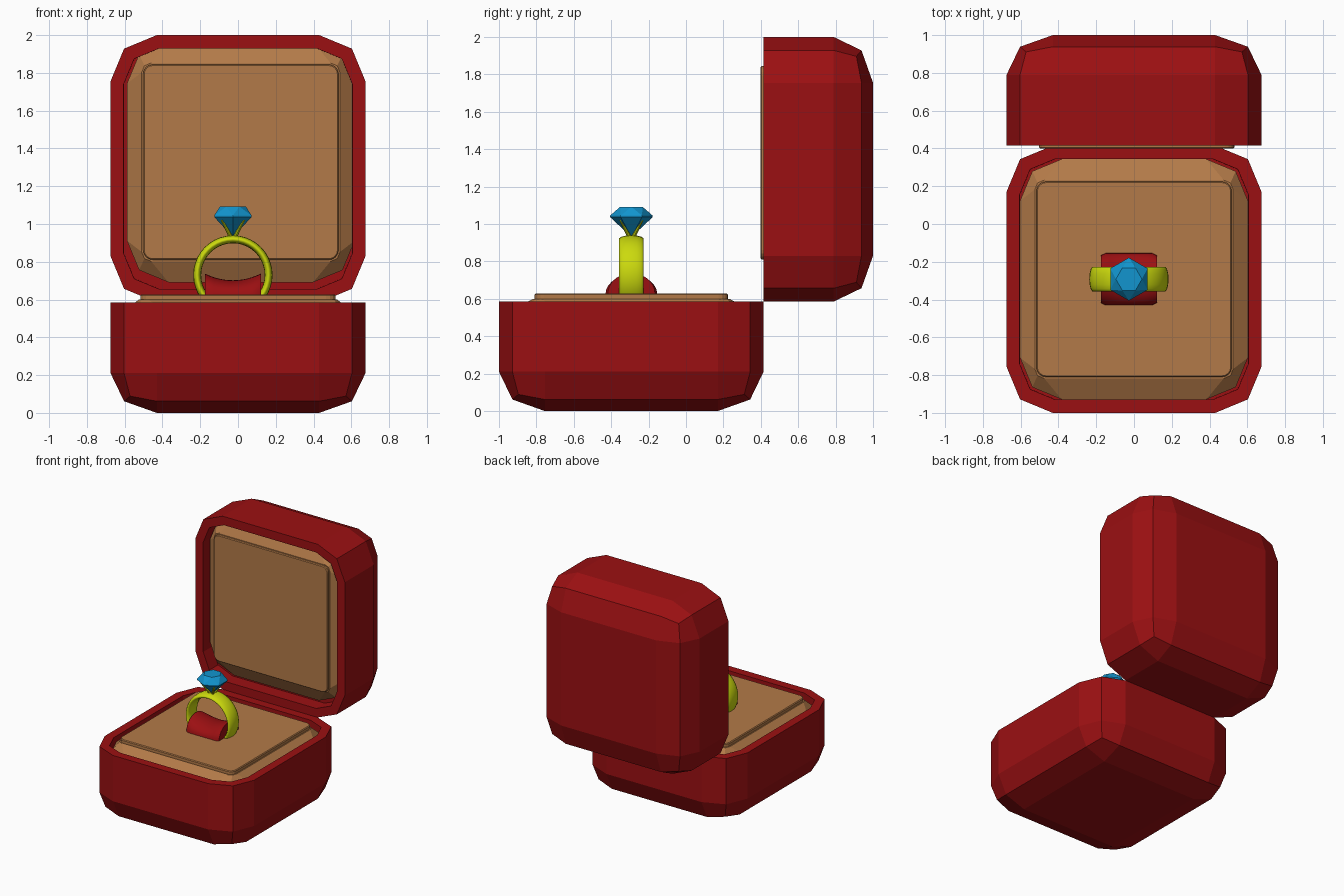
import bpy, bmesh, math
from mathutils import Matrix, Vector

if "Cube" in bpy.data.objects:
    bpy.data.objects.remove(bpy.data.objects["Cube"], do_unlink=True)


def material(name, rgb):
    m = bpy.data.materials.new(name)
    m.use_nodes = True
    m.diffuse_color = (*rgb, 1)
    m.node_tree.nodes["Principled BSDF"].inputs["Base Color"].default_value = (*rgb, 1)
    return m


RED = material("deep red", (0.33, 0.005, 0.006))
TAN = material("tan lining", (0.45, 0.195, 0.065))
GOLD = material("yellow gold", (0.60, 0.70, 0.004))
BLUE = material("gem blue", (0.006, 0.30, 0.62))


def finish(name, bm, mat, matrix=Matrix(), smooth=False):
    bmesh.ops.recalc_face_normals(bm, faces=bm.faces)
    bm.transform(matrix)
    mesh = bpy.data.meshes.new(name)
    bm.to_mesh(mesh)
    bm.free()
    mesh.materials.append(mat)
    obj = bpy.data.objects.new(name, mesh)
    bpy.context.collection.objects.link(obj)
    if smooth:
        bpy.ops.object.select_all(action='DESELECT')
        obj.select_set(True)
        bpy.context.view_layer.objects.active = obj
        bpy.ops.object.shade_smooth_by_angle(angle=math.radians(40))
    return obj


def loft(rings, closed=True):
    """Skin a list of equal-length point rings and cap both ends."""
    bm = bmesh.new()
    rows = [[bm.verts.new(p) for p in ring] for ring in rings]
    n = len(rows[0])
    for a, b in zip(rows, rows[1:]):
        for i in range(n):
            j = (i + 1) % n
            bm.faces.new((a[i], a[j], b[j], b[i]))
    bm.faces.new(rows[0])
    bm.faces.new(rows[-1])
    return bm


def rounded_rect(hx, hy, r, z, seg=2):
    pts = []
    for k, (sx, sy) in enumerate(((1, 1), (-1, 1), (-1, -1), (1, -1))):
        for s in range(seg + 1):
            a = math.pi / 2 * (k + s / seg)
            pts.append((sx * (hx - r) + r * math.cos(a), sy * (hy - r) + r * math.sin(a), z))
    return pts


# Box halves share one shape: local origin at the closed side, opening at +z
HX, HY, DEPTH = 0.675, 0.7075, 0.585


def shell(name, matrix):
    squash = 0.86
    bm = bmesh.new()
    bmesh.ops.create_cube(bm, size=1)
    bm.transform(Matrix.Diagonal((2 * HX, 2 * HY, DEPTH / squash, 1)))
    edges = [e for e in bm.edges if min(v.co.z for v in e.verts) < 0]
    bmesh.ops.bevel(bm, geom=edges, offset=0.245, offset_type='OFFSET', segments=2,
                    profile=0.5, affect='EDGES')
    bm.transform(Matrix.Translation((0, 0, DEPTH / 2)) @ Matrix.Diagonal((1, 1, squash, 1)))
    bm.normal_update()
    # Open rim and shallow cavity
    top = max(bm.faces, key=lambda f: f.calc_center_median().z)
    bmesh.ops.inset_region(bm, faces=[top], thickness=0.07, use_even_offset=True)
    bmesh.ops.inset_region(bm, faces=[top], thickness=0.001, depth=-0.11, use_even_offset=True)
    finish(name, bm, RED, matrix)


def lining(name, matrix, z, plate):
    # Sloped padding
    pad = [rounded_rect(0.603, 0.636, 0.22, z - 0.12), rounded_rect(0.603, 0.636, 0.22, z - 0.06),
           rounded_rect(0.525, 0.525, 0.05, z)]
    finish(name + "_padding", loft(pad), TAN, matrix)
    # Raised flat panel with a softened edge
    panel = [rounded_rect(0.517, 0.517, 0.05, z - 0.01, 4),
             rounded_rect(0.517, 0.517, 0.05, z + plate - 0.006, 4),
             rounded_rect(0.511, 0.511, 0.044, z + plate, 4)]
    finish(name + "_panel", loft(panel), TAN, matrix)


base = Matrix.Translation((0, -0.2925, 0))
lid = Matrix.Translation((0, 1, 1.2925)) @ Matrix.Rotation(math.pi / 2, 4, 'X')
shell("box_base", base)
shell("box_lid", lid)
lining("base_lining", base, 0.60, 0.028)
lining("lid_lining", lid @ Matrix.Translation((0.015, 0.035, 0)), 0.583, 0.018)

# Ring cushion: half-round saddle, lower in the middle
CX, CY = -0.027, -0.292
rings = []
for i in range(13):
    t = i / 6 - 1
    height = 0.075 + 0.035 * t * t
    width = 0.138 - (0.012 if abs(t) == 1 else 0)
    rings.append([(CX + 0.148 * t, CY + width * math.cos(math.pi * k / 14),
                   0.627 + height * math.sin(math.pi * k / 14)) for k in range(15)])
finish("ring_cushion", loft(rings), RED, smooth=True)

# Ring band: wide, thin torus standing upright
bpy.ops.mesh.primitive_torus_add(major_radius=0.189, minor_radius=0.021,
                                 major_segments=40, minor_segments=14)
band = bpy.context.object
band.name = band.data.name = "ring_band"
band.data.transform(Matrix.Translation((CX, CY, 0.73)) @ Matrix.Rotation(math.pi / 2, 4, 'X')
                    @ Matrix.Diagonal((1, 1, 3.2, 1)))
band.data.materials.append(GOLD)
bpy.ops.object.shade_smooth_by_angle(angle=math.radians(60))

# Gem: hexagonal girdle, table turned by half a side, pointed bottom
bm = bmesh.new()
bm.verts.new((0, 0, 0.93))
for k in range(6):
    a = math.pi / 3 * k
    bm.verts.new((0.069 * math.cos(a), 0.069 * math.sin(a), 1.092))
    a += math.pi / 6
    for z in (1.037, 1.045):
        bm.verts.new((0.114 * math.cos(a), 0.114 * math.sin(a), z))
bmesh.ops.convex_hull(bm, input=bm.verts)
bmesh.ops.dissolve_limit(bm, angle_limit=0.01, verts=bm.verts, edges=bm.edges)
finish("gem", bm, BLUE, Matrix.Translation((CX, CY, 0)))

# Four prongs hugging the gem
for sx, side in ((1, "left"), (-1, "right")):
    for sy, end in ((1, "back"), (-1, "front")):
        foot = Vector((CX + sx * 0.008, CY + sy * 0.008, 0.925))
        tip = Vector((CX + sx * 0.059, CY + sy * 0.059, 1.025))
        axis = tip - foot
        bm = bmesh.new()
        bmesh.ops.create_cone(bm, cap_ends=True, segments=8, radius1=0.011, radius2=0.007,
                              depth=axis.length)
        place = Matrix.Translation((foot + tip) / 2) @ axis.to_track_quat('Z', 'Y').to_matrix().to_4x4()
        finish(f"prong_{end}_{side}", bm, GOLD, place, smooth=True)
